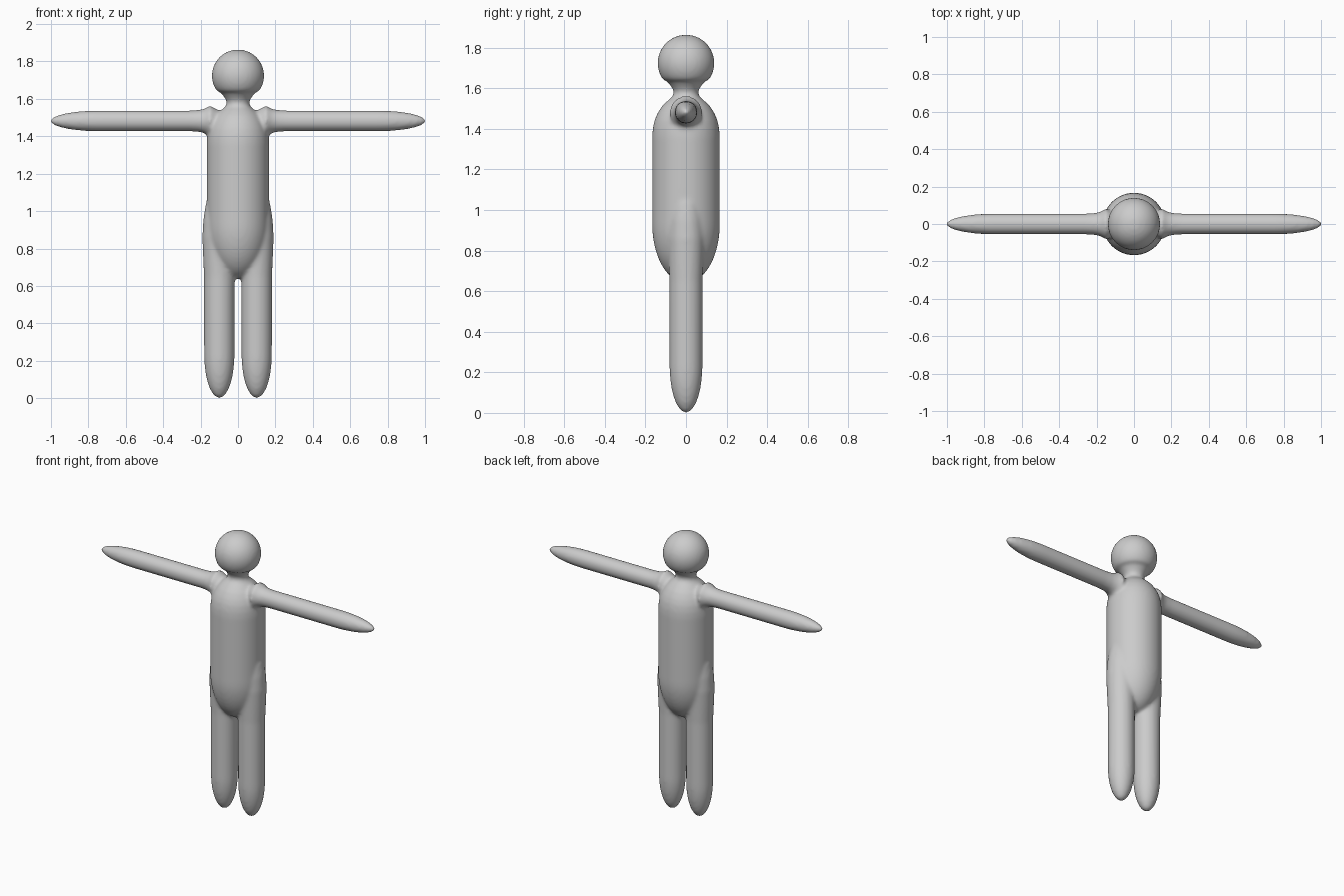
import bpy, bmesh, math
from mathutils import Matrix, Vector

if "Cube" in bpy.data.objects:
    bpy.data.objects.remove(bpy.data.objects["Cube"])

SEG = 48


def lathe(bm, profile, matrix):
    """Closed solid of revolution about local z; profile = (radius, z) pairs."""
    rings = []
    for r, z in profile:
        if r < 1e-5:
            rings.append([bm.verts.new(matrix @ Vector((0, 0, z)))])
        else:
            rings.append([bm.verts.new(matrix @ Vector((
                r * math.cos(2 * math.pi * i / SEG),
                r * math.sin(2 * math.pi * i / SEG), z))) for i in range(SEG)])
    for a, b in zip(rings, rings[1:]):
        for i in range(SEG):
            j = (i + 1) % SEG
            loop = []
            for v in (a[i % len(a)], a[j % len(a)], b[j % len(b)], b[i % len(b)]):
                if v not in loop:
                    loop.append(v)
            bm.faces.new(loop)


def cap(r, z_tip, z_base, n=14):
    """Half-ellipse profile running from the tip to the full radius."""
    return [(r * math.sin(t), z_base + (z_tip - z_base) * math.cos(t))
            for t in (math.pi / 2 * i / n for i in range(n + 1))]


bm = bmesh.new()

# Torso, neck and head as one turned profile
torso = cap(0.167, 0.64, 0.93) + [
    (0.167, 1.36), (0.164, 1.40), (0.156, 1.44), (0.142, 1.475), (0.120, 1.51),
    (0.093, 1.537), (0.070, 1.555), (0.060, 1.572), (0.062, 1.59),
    (0.074, 1.61), (0.093, 1.635)]
head_z, head_r = 1.724, 0.140
head = [(head_r * math.cos(a), head_z + head_r * math.sin(a))
        for a in (math.radians(d) for d in range(-36, 90, 7))] + [(0, head_z + head_r)]
lathe(bm, torso + head, Matrix.Identity(4))

# Legs, swelling slightly at the hips
leg = cap(0.081, 0.0, 0.23) + [(0.082, 0.65), (0.087, 0.76), (0.091, 0.86),
                               (0.086, 0.95), (0.074, 1.03), (0.05, 1.11), (0, 1.15)]
for side in (-1, 1):
    lathe(bm, leg, Matrix.Translation((side * 0.10, 0, 0)))

# Both arms as one straight bar, flaring where they meet the shoulders
half = cap(0.056, 1.005, 0.74) + [(0.056, 0.25), (0.059, 0.205), (0.067, 0.175), (0.082, 0.15)]
arm_turn = Matrix.Translation((0, 0, 1.482)) @ Matrix.Rotation(math.pi / 2, 4, 'Y')
for side in (-1, 1):
    lathe(bm, [(r, side * z) for r, z in half] + [(0.055, side * 0.10), (0, 0)], arm_turn)

bmesh.ops.recalc_face_normals(bm, faces=bm.faces)
mesh = bpy.data.meshes.new("figure_body")
bm.to_mesh(mesh)
bm.free()
body = bpy.data.objects.new("figure_body", mesh)
bpy.context.collection.objects.link(body)

# Plain grey
grey = bpy.data.materials.new("plain grey")
grey.diffuse_color = (0.6, 0.6, 0.6, 1)
grey.use_nodes = True
grey.node_tree.nodes["Principled BSDF"].inputs["Base Color"].default_value = grey.diffuse_color
mesh.materials.append(grey)
for p in mesh.polygons:
    p.use_smooth = True

# Fuse the parts and blend the joints
fuse = body.modifiers.new("fuse", 'REMESH')
fuse.mode = 'VOXEL'
fuse.voxel_size = 0.01
fuse.use_smooth_shade = True
blend = body.modifiers.new("blend", 'SMOOTH')
blend.factor = 0.5
blend.iterations = 10
